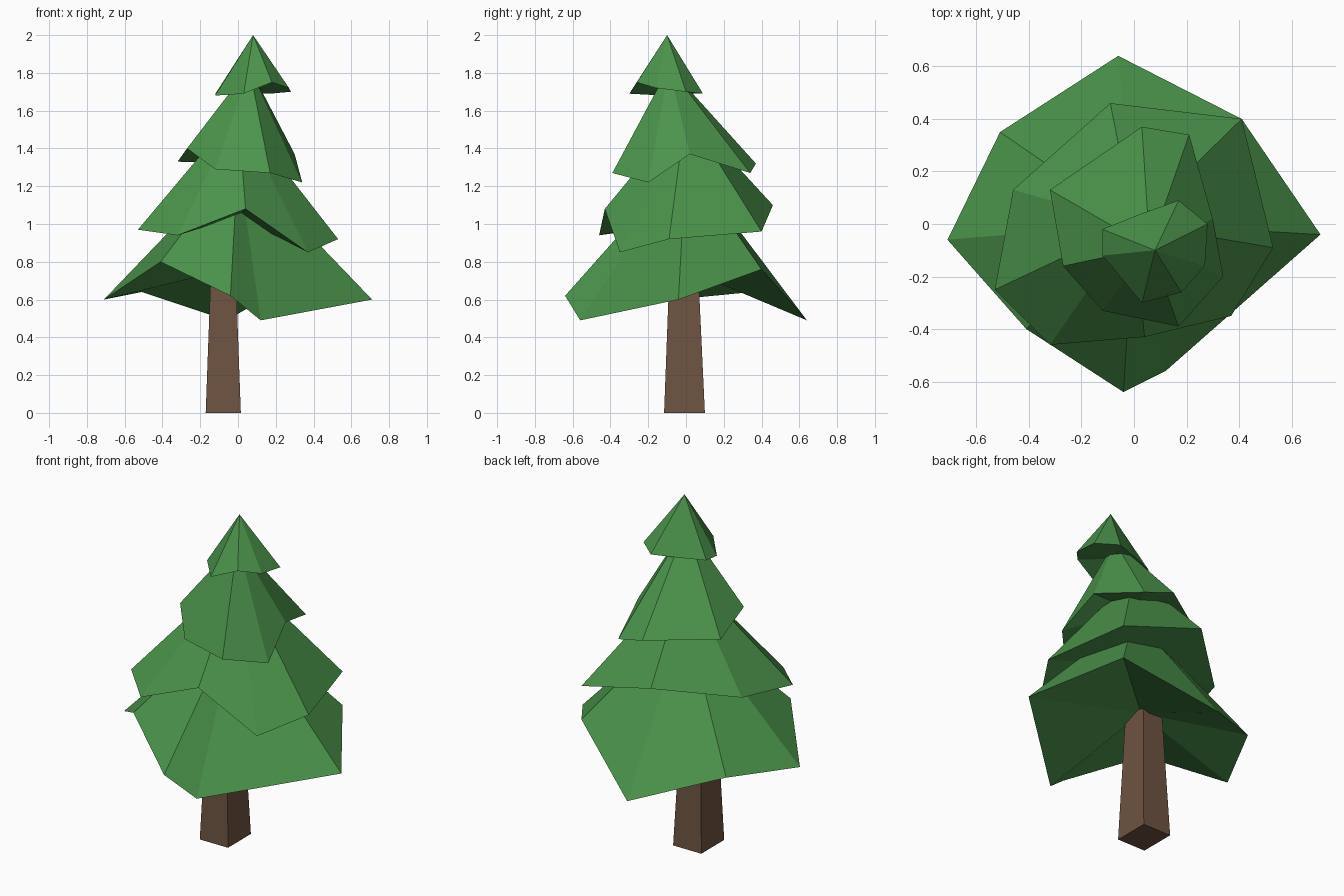
import bpy
import bmesh
from mathutils import Vector

# Remove only the default cube
default_cube = bpy.data.objects.get("Cube")
if default_cube:
    bpy.data.objects.remove(default_cube, do_unlink=True)


def make_material(name, colour):
    """Plain flat material with matching viewport and render colour."""
    material = bpy.data.materials.new(name)
    material.use_nodes = True
    material.diffuse_color = colour
    shader = material.node_tree.nodes["Principled BSDF"]
    shader.inputs["Base Color"].default_value = colour
    shader.inputs["Roughness"].default_value = 0.9
    return material


def finish_object(name, mesh_builder, material):
    """Turn a bmesh into a flat-shaded object with outward normals."""
    bmesh.ops.recalc_face_normals(mesh_builder, faces=mesh_builder.faces)
    mesh = bpy.data.meshes.new(name)
    mesh_builder.to_mesh(mesh)
    mesh_builder.free()
    mesh.materials.append(material)
    built_object = bpy.data.objects.new(name, mesh)
    bpy.context.collection.objects.link(built_object)
    return built_object


def make_tier(name, apex, hollow, rim, material):
    """Eight-sided crooked cone: a ragged rim fanned to a tip and an underside."""
    builder = bmesh.new()
    tip = builder.verts.new(apex)
    under = builder.verts.new(hollow)
    ring = [builder.verts.new(Vector(point)) for point in rim]
    for current, following in zip(ring, ring[1:] + ring[:1]):
        builder.faces.new((current, following, tip))
        builder.faces.new((following, current, under))
    return finish_object(name, builder, material)


def make_trunk(name, sections, material):
    """Tapered square post lofted through centre, half width, half depth, height."""
    builder = bmesh.new()
    corners = ((-1, -1), (1, -1), (1, 1), (-1, 1))
    rings = []
    for centre_x, centre_y, half_x, half_y, height in sections:
        rings.append([
            builder.verts.new((centre_x + sx * half_x, centre_y + sy * half_y, height))
            for sx, sy in corners
        ])
    for lower, upper in zip(rings, rings[1:]):
        for i in range(len(corners)):
            j = (i + 1) % len(corners)
            builder.faces.new((lower[i], lower[j], upper[j], upper[i]))
    builder.faces.new(rings[0])
    builder.faces.new(rings[-1])
    return finish_object(name, builder, material)


leaf_green = make_material("leaf green", (0.07, 0.29, 0.07, 1))
bark_brown = make_material("bark brown", (0.153, 0.087, 0.053, 1))

# Trunk
make_trunk("trunk", [(-.078, -.008, .093, .108, 0), (-.078, -.012, .062, .072, .85)], bark_brown)

# Foliage tiers, from the ground up
make_tier("bottom_foliage", (0, 0, 1.34), (-.05, 0, .76), [
    (-.71, -.06, .6), (-.41, -.4, .8), (-.04, -.64, .62), (.12, -.56, .49),
    (.71, -.04, .6), (.41, .4, .76), (-.06, .64, .49), (-.51, .35, .64)], leaf_green)

make_tier("lower_foliage", (0, 0, 1.6), (0, 0, 1.04), [
    (-.53, -.25, .97), (-.32, -.46, .94), (.04, -.43, 1.08), (.37, -.35, .85),
    (.53, -.09, .92), (.41, .4, .96), (-.09, .46, 1.1), (-.46, .13, 1.02)], leaf_green)

make_tier("upper_foliage", (.06, -.09, 1.83), (0, 0, 1.38), [
    (-.32, .13, 1.33), (-.27, -.16, 1.4), (-.12, -.33, 1.29), (.17, -.39, 1.27),
    (.34, -.2, 1.22), (.3, .02, 1.37), (.21, .34, 1.27), (.03, .37, 1.32)], leaf_green)

make_tier("top_foliage", (.08, -.1, 2), (.08, -.1, 1.72), [
    (-.12, -.02, 1.69), (-.12, -.12, 1.68), (.03, -.3, 1.69), (.18, -.26, 1.75),
    (.27, -.16, 1.72), (.28, 0, 1.7), (.17, .09, 1.69), (.03, .04, 1.69)], leaf_green)
